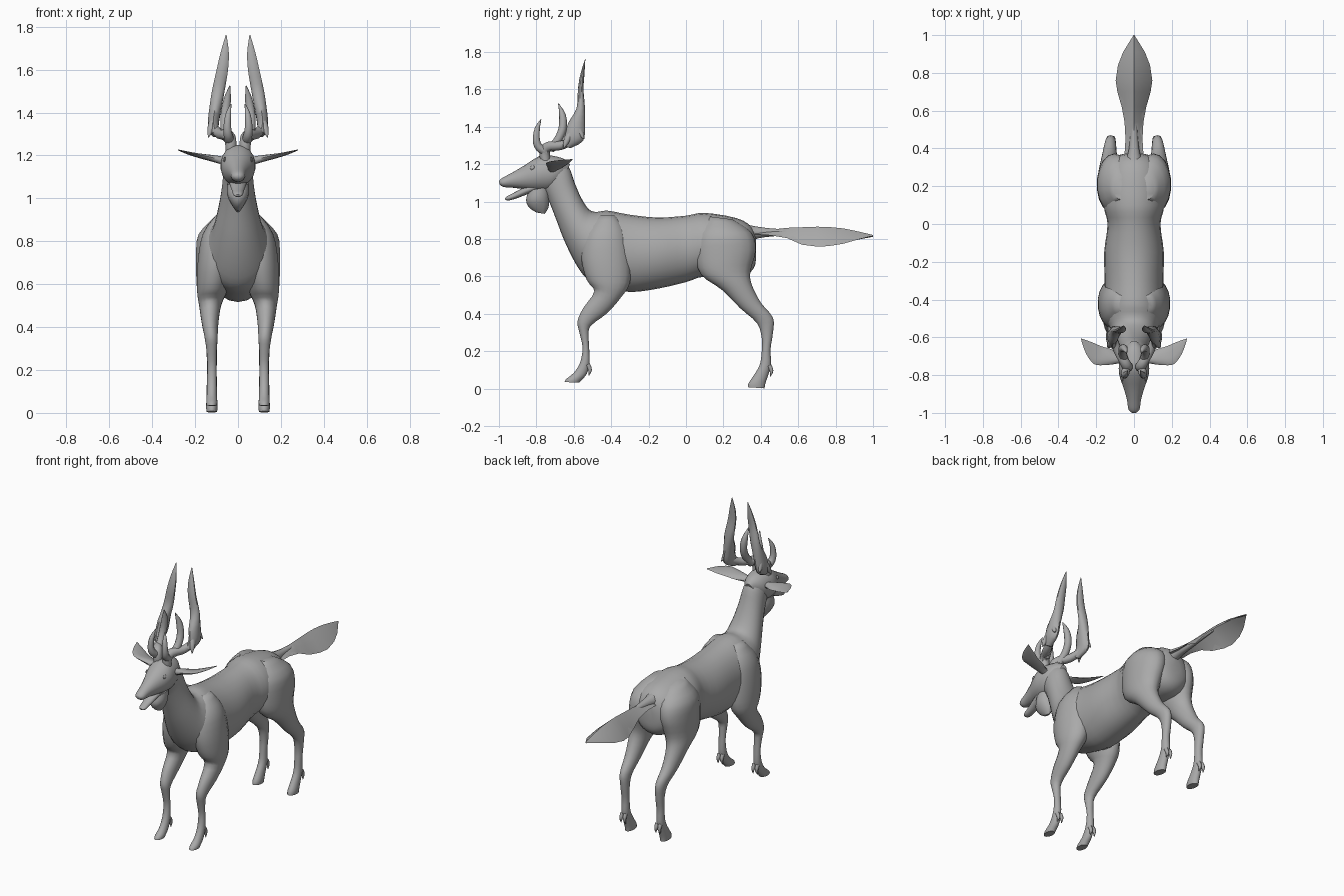
import bpy, bmesh, math
from mathutils import Vector

coat = bpy.data.materials.new("grey_coat")
coat.diffuse_color = (0.40, 0.40, 0.40, 1)


def smooth_rows(rows, steps=3):
    """Catmull-Rom interpolation of rows of numbers."""
    out = []
    for i in range(len(rows) - 1):
        a, b, c, d = (rows[max(i - 1, 0)], rows[i], rows[i + 1], rows[min(i + 2, len(rows) - 1)])
        for s in range(steps):
            t = s / steps
            out.append([0.5 * (2 * q + (r - p) * t + (2 * p - 5 * q + 4 * r - w) * t * t
                               + (3 * q - p - 3 * r + w) * t ** 3)
                        for p, q, r, w in zip(a, b, c, d)])
    return out + [list(rows[-1])]


def finish(name, bm, mirror):
    bmesh.ops.recalc_face_normals(bm, faces=bm.faces)
    me = bpy.data.meshes.new(name)
    bm.to_mesh(me)
    bm.free()
    me.materials.append(coat)
    ob = bpy.data.objects.new(name, me)
    bpy.context.collection.objects.link(ob)
    bpy.ops.object.select_all(action='DESELECT')
    ob.select_set(True)
    bpy.context.view_layer.objects.active = ob
    bpy.ops.object.shade_smooth_by_angle(angle=math.radians(50))
    if mirror:
        ob.modifiers.new("mirror", 'MIRROR').use_mirror_merge = False
    return ob


def skin(name, rings, n, mirror):
    """Skin elliptical rings given as (centre, u, v)."""
    bm = bmesh.new()
    loops = []
    for c, u, v in rings:
        loops.append([bm.verts.new(c + u * math.cos(k * math.tau / n) + v * math.sin(k * math.tau / n))
                      for k in range(n)])
    for a, b in zip(loops, loops[1:]):
        for k in range(n):
            bm.faces.new((a[k], a[(k + 1) % n], b[(k + 1) % n], b[k]))
    bm.faces.new(loops[0])
    bm.faces.new(loops[-1])
    return finish(name, bm, mirror)


def loft(name, rows, mirror=False, n=18):
    """Rows: edge point (y, z), opposite edge point (y, z), centre x, half width."""
    rings = []
    for y1, z1, y2, z2, x, w in smooth_rows(rows):
        rings.append((Vector((x, (y1 + y2) / 2, (z1 + z2) / 2)),
                      Vector((0, (y1 - y2) / 2, (z1 - z2) / 2)), Vector((max(w, .001), 0, 0))))
    return skin(name, rings, n, mirror)


def tube(name, rows, mirror=True, n=10):
    """Rows: x, y, z, radius."""
    pts = smooth_rows(rows)
    rings = []
    for i, p in enumerate(pts):
        d = (Vector(pts[min(i + 1, len(pts) - 1)][:3]) - Vector(pts[max(i - 1, 0)][:3])).normalized()
        side = Vector((1, 0, 0)) if abs(d.x) < .8 else Vector((0, 1, 0))
        u = d.cross(side).normalized()
        r = max(p[3], .001)
        rings.append((Vector(p[:3]), u * r, d.cross(u) * r))
    return skin(name, rings, n, mirror)


# torso and neck
loft("torso_and_neck", [
    (.375, .80, .375, .70, 0, .03), (.35, .865, .36, .64, 0, .10),
    (.27, .912, .29, .60, 0, .15), (.1, .94, .1, .60, 0, .16),
    (0, .925, 0, .57, 0, .14), (-.15, .915, -.15, .535, 0, .158),
    (-.3, .93, -.3, .517, 0, .155), (-.42, .952, -.42, .545, 0, .155),
    (-.48, .945, -.52, .58, 0, .15), (-.52, .96, -.585, .66, 0, .125),
    (-.56, 1.02, -.65, .79, 0, .10), (-.595, 1.10, -.70, .92, 0, .08),
    (-.63, 1.19, -.75, 1.04, 0, .068), (-.70, 1.24, -.79, 1.08, 0, .06)], n=24)

# head with open mouth
loft("head", [
    (-.62, 1.20, -.66, 1.10, 0, .03), (-.66, 1.232, -.72, 1.06, 0, .07),
    (-.75, 1.25, -.78, 1.055, 0, .082), (-.80, 1.235, -.83, 1.06, 0, .074),
    (-.87, 1.19, -.87, 1.067, 0, .055), (-.93, 1.155, -.93, 1.075, 0, .038),
    (-.985, 1.125, -.975, 1.078, 0, .03), (-1.0, 1.108, -.995, 1.09, 0, .014)])
loft("lower_jaw", [
    (-.80, 1.11, -.80, 1.055, 0, .045), (-.87, 1.075, -.86, 1.035, 0, .035),
    (-.92, 1.048, -.91, 1.016, 0, .027), (-.955, 1.03, -.95, 1.006, 0, .022),
    (-.968, 1.018, -.966, 1.01, 0, .01)], n=12)
loft("throat_tuft", [
    (-.84, 1.06, -.73, 1.08, 0, .05), (-.855, 1.01, -.73, 1.02, 0, .05),
    (-.84, .97, -.735, .97, 0, .03), (-.80, .942, -.755, .935, 0, .008)], n=12)
tube("eye", [(.055, -.82, 1.18, .004), (.062, -.82, 1.18, .014), (.07, -.82, 1.18, .003)], n=8)

# ears: flat leaves reaching outwards; rows are x, y, z, half width, half thickness
ear = [(.05, -.715, 1.17, .022, .02), (.09, -.715, 1.18, .03, .018), (.14, -.705, 1.19, .048, .013),
       (.19, -.695, 1.20, .052, .009), (.24, -.655, 1.213, .034, .006), (.28, -.608, 1.226, .002, .002)]
across = Vector((-.42, .88, -.2)).normalized()
skin("ear", [(Vector(r[:3]), across * r[3], Vector((0, .2, 1)) * r[4])
             for r in smooth_rows(ear)], 10, True)

# antlers: stem, two front tines, rear beam ending in a tall blade
tube("antler_stem", [(.032, -.75, 1.20, .026), (.035, -.755, 1.27, .028), (.05, -.73, 1.295, .027),
                     (.085, -.67, 1.30, .024), (.11, -.61, 1.325, .022)])
tube("antler_front_tine", [(.038, -.745, 1.265, .024), (.045, -.785, 1.29, .022),
                           (.05, -.80, 1.33, .019), (.045, -.795, 1.39, .014),
                           (.033, -.775, 1.44, .002)])
tube("antler_middle_tine", [(.05, -.725, 1.28, .024), (.06, -.685, 1.33, .022),
                            (.06, -.66, 1.39, .022), (.05, -.66, 1.46, .018),
                            (.038, -.682, 1.525, .002)])
loft("antler_blade", [
    (-.665, 1.31, -.62, 1.285, .105, .02), (-.645, 1.36, -.55, 1.325, .115, .026),
    (-.63, 1.42, -.54, 1.40, .107, .029), (-.585, 1.50, -.54, 1.50, .092, .031),
    (-.578, 1.60, -.548, 1.60, .073, .028), (-.565, 1.68, -.543, 1.68, .062, .02),
    (-.54, 1.762, -.538, 1.762, .055, .002)], True, 10)
tube("antler_rear_spike", [(.115, -.58, 1.40, .018), (.125, -.56, 1.36, .014), (.135, -.545, 1.335, .002)])
tube("antler_lower_spike", [(.115, -.62, 1.36, .02), (.128, -.64, 1.32, .016), (.138, -.655, 1.285, .002)])

# legs, from the shoulder or haunch down to the hoof
loft("front_leg", [
    (-.46, .925, -.38, .925, .07, .03), (-.54, .83, -.32, .84, .085, .08),
    (-.56, .70, -.295, .70, .103, .086), (-.53, .58, -.30, .565, .12, .072),
    (-.49, .52, -.35, .485, .13, .052), (-.55, .43, -.42, .405, .13, .039),
    (-.58, .36, -.51, .335, .125, .03), (-.57, .30, -.52, .28, .123, .024),
    (-.553, .22, -.518, .22, .122, .021), (-.566, .14, -.515, .14, .122, .023),
    (-.60, .085, -.53, .08, .122, .024), (-.64, .052, -.56, .045, .122, .026),
    (-.65, .035, -.57, .033, .122, .024)], True)
loft("hind_leg", [
    (.13, .92, .25, .905, .07, .04), (.06, .83, .35, .835, .09, .095),
    (.05, .72, .373, .74, .105, .092), (.08, .61, .345, .63, .118, .077),
    (.19, .53, .35, .56, .13, .058), (.29, .43, .40, .46, .13, .042),
    (.38, .35, .465, .38, .125, .03), (.405, .27, .465, .30, .122, .025),
    (.405, .20, .452, .21, .122, .023), (.395, .13, .455, .13, .122, .024),
    (.365, .075, .44, .075, .122, .025), (.335, .03, .425, .03, .122, .027),
    (.33, .008, .42, .002, .122, .025)], True)

# dewclaws behind each hoof
for name, y, z in (("front_dewclaw", -.525, .13), ("hind_dewclaw", .445, .125)):
    for dx in (-.012, .012):
        tube(name, [(.122 + dx, y, z, .012), (.122 + dx, y + .012, z - .03, .01),
                    (.122 + dx * 1.3, y + .006, z - .06, .001)], n=8)

# tail: tapering stem under a drooping leaf-shaped fan
tube("tail_stem", [(0, .32, .83, .05), (0, .39, .835, .03), (0, .5, .836, .018), (0, .7, .845, .008)], False)
fan = [(.37, .05, .838, .825), (.45, .045, .85, .82), (.54, .05, .86, .805), (.62, .065, .863, .77),
       (.70, .088, .866, .76), (.76, .097, .865, .762), (.84, .085, .857, .775),
       (.91, .058, .843, .795), (1.0, .002, .822, .818)]
bm = bmesh.new()
strips = []
for y, w, zc, ze in fan:
    strips.append([bm.verts.new((w * t, y, zc + (ze - zc) * abs(t) ** 1.3 - dz))
                   for t, dz in [(-1, 0), (-.5, 0), (0, 0), (.5, 0), (1, 0), (.5, .008), (0, .008), (-.5, .008)]])
for a, b in zip(strips, strips[1:]):
    for k in range(8):
        bm.faces.new((a[k], a[(k + 1) % 8], b[(k + 1) % 8], b[k]))
bm.faces.new(strips[0])
bm.faces.new(strips[-1])
finish("tail_fan", bm, False)
